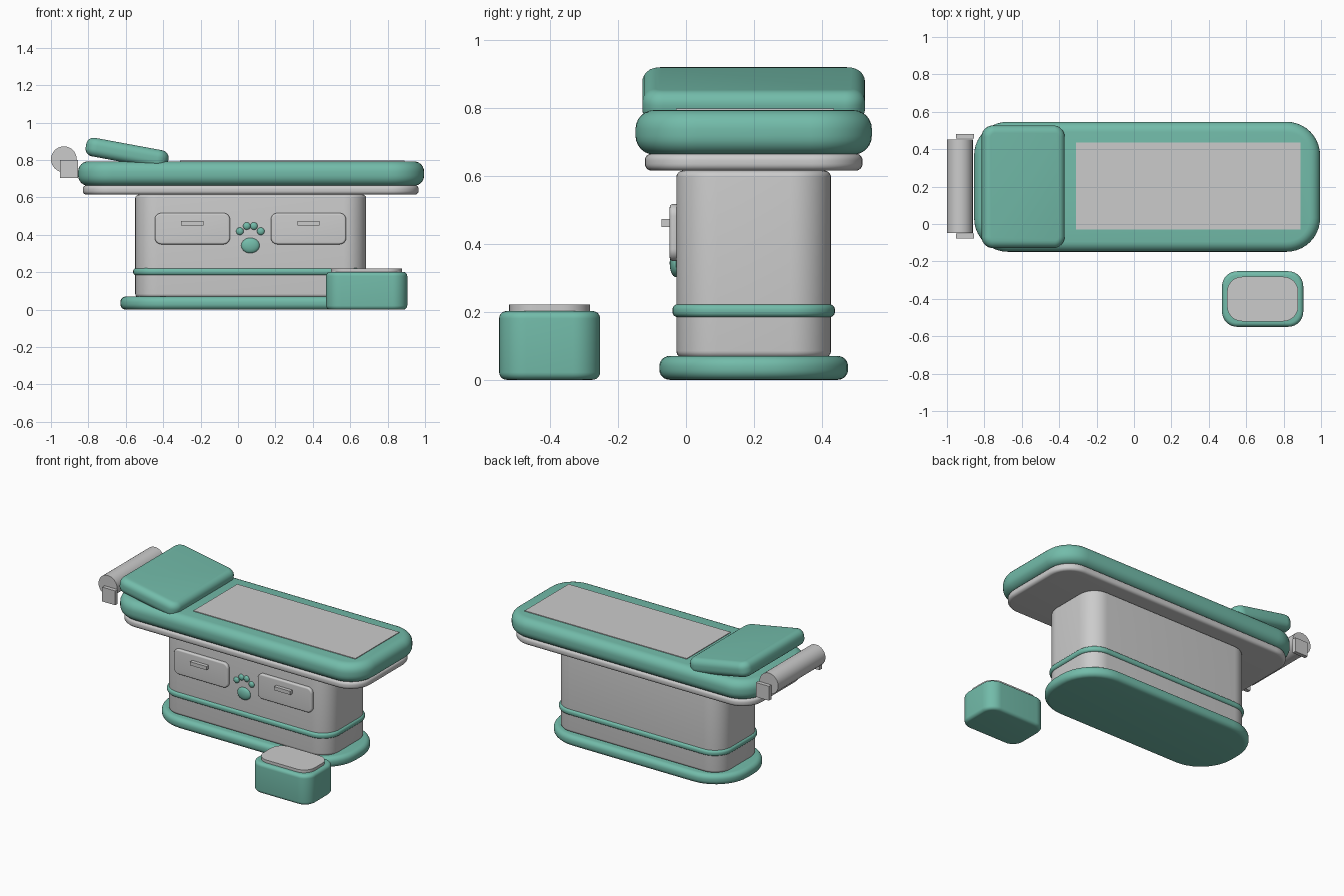
import bpy, bmesh, math
from mathutils import Matrix, Vector

cube = bpy.data.objects.get("Cube")
if cube:
    bpy.data.objects.remove(cube, do_unlink=True)


def material(name, rgb):
    m = bpy.data.materials.new(name)
    m.use_nodes = True
    m.diffuse_color = (*rgb, 1)
    m.node_tree.nodes["Principled BSDF"].inputs["Base Color"].default_value = (*rgb, 1)
    return m


GREEN = material("soft green", (0.17, 0.50, 0.40))
GREY = material("light grey", (0.60, 0.60, 0.60))


def finish(name, bm, mat, matrix):
    bm.transform(matrix)
    bmesh.ops.recalc_face_normals(bm, faces=bm.faces)
    mesh = bpy.data.meshes.new(name)
    bm.to_mesh(mesh)
    bm.free()
    mesh.materials.append(mat)
    ob = bpy.data.objects.new(name, mesh)
    bpy.context.collection.objects.link(ob)
    bpy.ops.object.select_all(action="DESELECT")
    ob.select_set(True)
    bpy.context.view_layer.objects.active = ob
    bpy.ops.object.shade_smooth_by_angle(angle=math.radians(35))
    return ob


def slab(name, mat, center, size, corner=0, edge=0, rot=None):
    """Box with rounded corners in plan, then rounded top and bottom rims."""
    bm = bmesh.new()
    bmesh.ops.create_cube(bm, size=1)
    bmesh.ops.scale(bm, vec=size, verts=bm.verts)
    if corner:
        upright = [e for e in bm.edges
                   if abs(e.verts[0].co.z - e.verts[1].co.z) > size[2] / 2]
        bmesh.ops.bevel(bm, geom=upright, offset=corner, segments=10,
                        profile=0.5, affect="EDGES", clamp_overlap=False)
    if edge:
        rims = [e for e in bm.edges if abs(e.verts[0].co.z - e.verts[1].co.z) < 1e-5]
        bmesh.ops.bevel(bm, geom=rims, offset=edge, segments=6,
                        profile=0.5, affect="EDGES", clamp_overlap=False)
    matrix = Matrix.Translation(center) @ (rot or Matrix())
    return finish(name, bm, mat, matrix)


def ellipsoid(name, mat, center, radii):
    bm = bmesh.new()
    bmesh.ops.create_uvsphere(bm, u_segments=24, v_segments=14, radius=1)
    return finish(name, bm, mat, Matrix.Translation(center) @ Matrix.Diagonal((*radii, 1)))


CX, CY = 0.068, 0.199   # centre of the table
FRONT = Matrix.Rotation(math.pi / 2, 4, "X")

# Pedestal
slab("base_plinth", GREEN, (CX, CY, 0.035), (1.395, 0.555, 0.07), 0.25, 0.03)
slab("cabinet_body", GREY, (CX, CY, 0.34), (1.235, 0.455, 0.55), 0.12, 0.02)
slab("cabinet_band", GREEN, (CX, CY, 0.203), (1.257, 0.478, 0.038), 0.13, 0.016)

# Table top
slab("table_tray", GREY, (CX, CY, 0.64), (1.795, 0.64, 0.05), 0.15, 0.02)
slab("mattress", GREEN, (CX + 0.002, CY, 0.7275), (1.85, 0.695, 0.131), 0.18, 0.055)
slab("paper_sheet", GREY, (0.29, 0.203, 0.793), (1.2, 0.465, 0.009))
slab("headrest", GREEN, (-0.593, CY, 0.836), (0.447, 0.655, 0.10), 0.06, 0.04,
     Matrix.Rotation(math.radians(10.5), 4, "Y"))

# Paper roll and its end brackets
bm = bmesh.new()
bmesh.ops.create_cone(bm, cap_ends=True, segments=32, radius1=0.069, radius2=0.069, depth=0.5)
finish("paper_roll", bm, GREY, Matrix.Translation((-0.931, 0.203, 0.804)) @ FRONT)
for side, y in (("front", -0.064), ("back", 0.470)):
    slab("roll_bracket_" + side, GREY, (-0.904, y, 0.753), (0.096, 0.025, 0.096))

# Drawers with handles
for side, x in (("right", -0.244), ("left", 0.377)):
    slab("drawer_" + side, GREY, (x, -0.034, 0.433), (0.402, 0.167, 0.028), 0.035, 0.01, FRONT)
    slab("drawer_handle_" + side, GREY, (x, -0.059, 0.461), (0.12, 0.026, 0.024))

# Paw emblem
ellipsoid("paw_pad", GREEN, (0.066, -0.03, 0.343), (0.049, 0.018, 0.041))
for i, (dx, z) in enumerate(((-0.056, 0.419), (-0.019, 0.447), (0.019, 0.447), (0.056, 0.419))):
    ellipsoid("paw_toe_%d" % (i + 1), GREEN, (0.066 + dx, -0.03, z), (0.02, 0.013, 0.02))

# Step stool
slab("stool_body", GREEN, (0.688, -0.401, 0.101), (0.434, 0.297, 0.202), 0.08, 0.022)
slab("stool_tread", GREY, (0.688, -0.401, 0.21), (0.38, 0.238, 0.022), 0.08)
